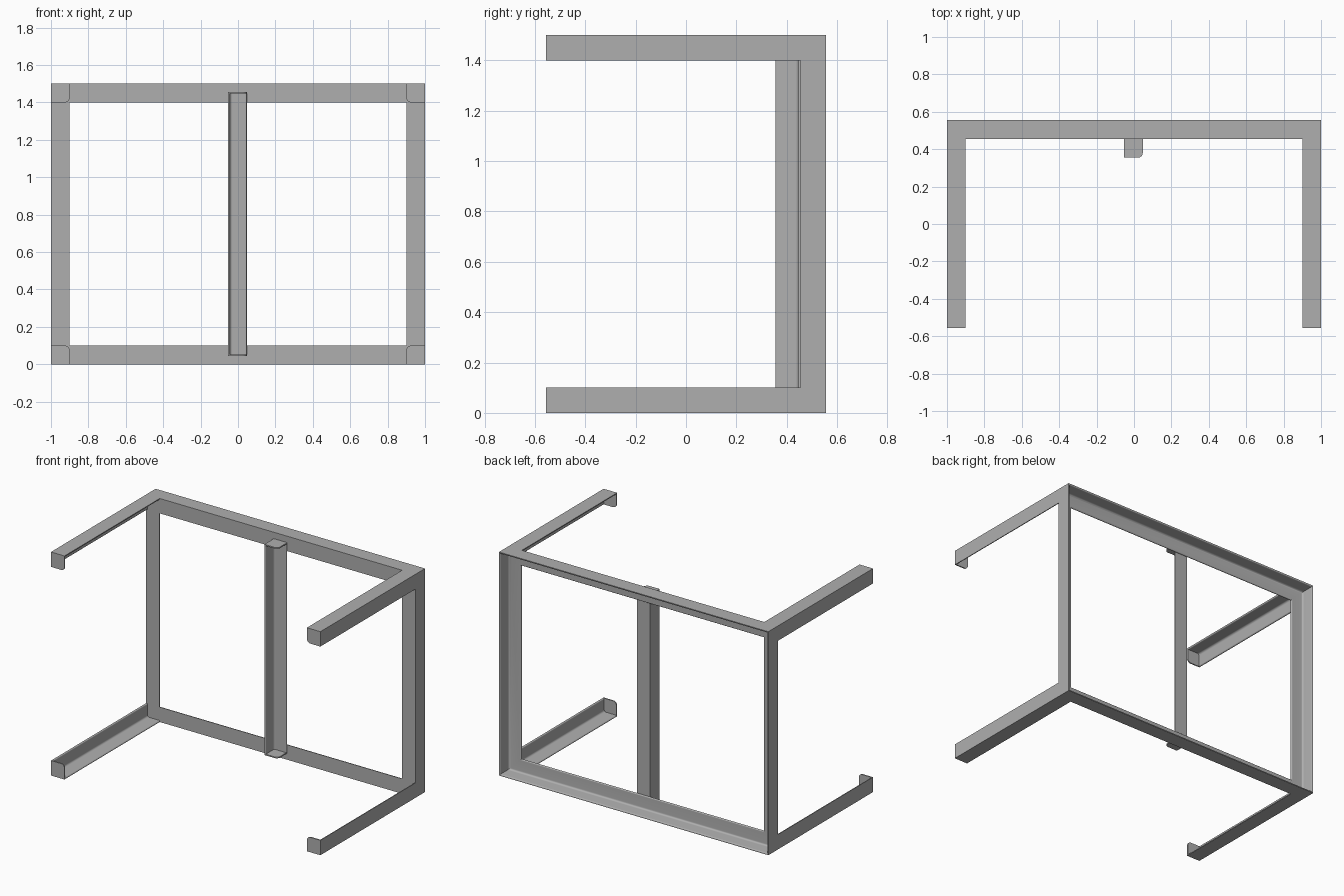
import bpy, bmesh, math
from mathutils import Vector

cube = bpy.data.objects.get("Cube")
if cube:
    bpy.data.objects.remove(cube, do_unlink=True)

SIZE, THICK, ROOT, TOE = 0.1, 0.01, 0.013, 0.007   # angle bar section
CAP, CAP_ROUND = 0.008, 0.025                      # end plates
MID = 0.75                                         # half height of the frame
FRONT, SHELF, BACK = -0.555, 0.455, 0.555          # depth stations

steel = bpy.data.materials.new("steel grey")
steel.use_nodes = True
grey = (0.43, 0.43, 0.43, 1)
steel.diffuse_color = grey
steel.node_tree.nodes["Principled BSDF"].inputs["Base Color"].default_value = grey


def arc(cu, cv, r, start, end, steps=5):
    angles = [math.radians(start + (end - start) * i / steps) for i in range(steps + 1)]
    return [(cu + r * math.cos(a), cv + r * math.sin(a)) for a in angles]


# L section with rounded toes and a filleted root; outer corner at the origin
ANGLE = ([(0, 0), (SIZE, 0)]
         + arc(SIZE - TOE, THICK - TOE, TOE, 0, 90)
         + arc(THICK + ROOT, THICK + ROOT, ROOT, 270, 180)
         + arc(THICK - TOE, SIZE - TOE, TOE, 0, 90)
         + [(0, SIZE)])

# Square end plate with one rounded corner
PLATE = ([(0, 0), (SIZE, 0)]
         + arc(SIZE - CAP_ROUND, SIZE - CAP_ROUND, CAP_ROUND, 0, 90, 6)
         + [(0, SIZE)])


def loft(name, profile, places, closed=False):
    """Join copies of a profile, each placed by a function of (u, v)."""
    bm = bmesh.new()
    rings = [[bm.verts.new(Vector(place(u, v))) for u, v in profile] for place in places]
    pairs = list(zip(rings, rings[1:]))
    if closed:
        pairs.append((rings[-1], rings[0]))
    else:
        bm.faces.new(rings[0])
        bm.faces.new(rings[-1])
    n = len(profile)
    for a, b in pairs:
        for i in range(n):
            j = (i + 1) % n
            bm.faces.new((a[i], a[j], b[j], b[i]))
    bmesh.ops.recalc_face_normals(bm, faces=bm.faces)
    mesh = bpy.data.meshes.new(name)
    bm.to_mesh(mesh)
    bm.free()
    mesh.materials.append(steel)
    obj = bpy.data.objects.new(name, mesh)
    bpy.context.collection.objects.link(obj)
    bpy.ops.object.select_all(action='DESELECT')
    obj.select_set(True)
    bpy.context.view_layer.objects.active = obj
    bpy.ops.object.shade_smooth_by_angle(angle=math.radians(30))
    return obj


def frame_corner(sx, sz):
    return lambda u, v: (sx * (1 - u), SHELF + v, MID + sz * (MID - u))


def arm_station(sx, sz, y):
    return lambda u, v: (sx * (1 - u), y, MID + sz * (MID - v))


def upright_station(z):
    return lambda u, v: (-0.053 + u, SHELF - v, z)


# Mitred rectangular back frame
loft("back_frame", ANGLE,
     [frame_corner(sx, sz) for sx, sz in ((-1, -1), (1, -1), (1, 1), (-1, 1))], closed=True)

# Four arms reaching forward, each closed by an end plate
for sx, side in ((1, "left"), (-1, "right")):
    for sz, level in ((1, "upper"), (-1, "lower")):
        loft(f"{level}_{side}_arm", ANGLE,
             [arm_station(sx, sz, y) for y in (FRONT + CAP, SHELF)])
        loft(f"{level}_{side}_arm_cap", PLATE,
             [arm_station(sx, sz, y) for y in (FRONT, FRONT + CAP)])

# Central upright on the front of the frame, capped at both ends
LOW, HIGH = 0.043, 1.457
loft("centre_upright", ANGLE, [upright_station(z) for z in (LOW + CAP, HIGH - CAP)])
loft("upright_bottom_cap", PLATE, [upright_station(z) for z in (LOW, LOW + CAP)])
loft("upright_top_cap", PLATE, [upright_station(z) for z in (HIGH - CAP, HIGH)])
